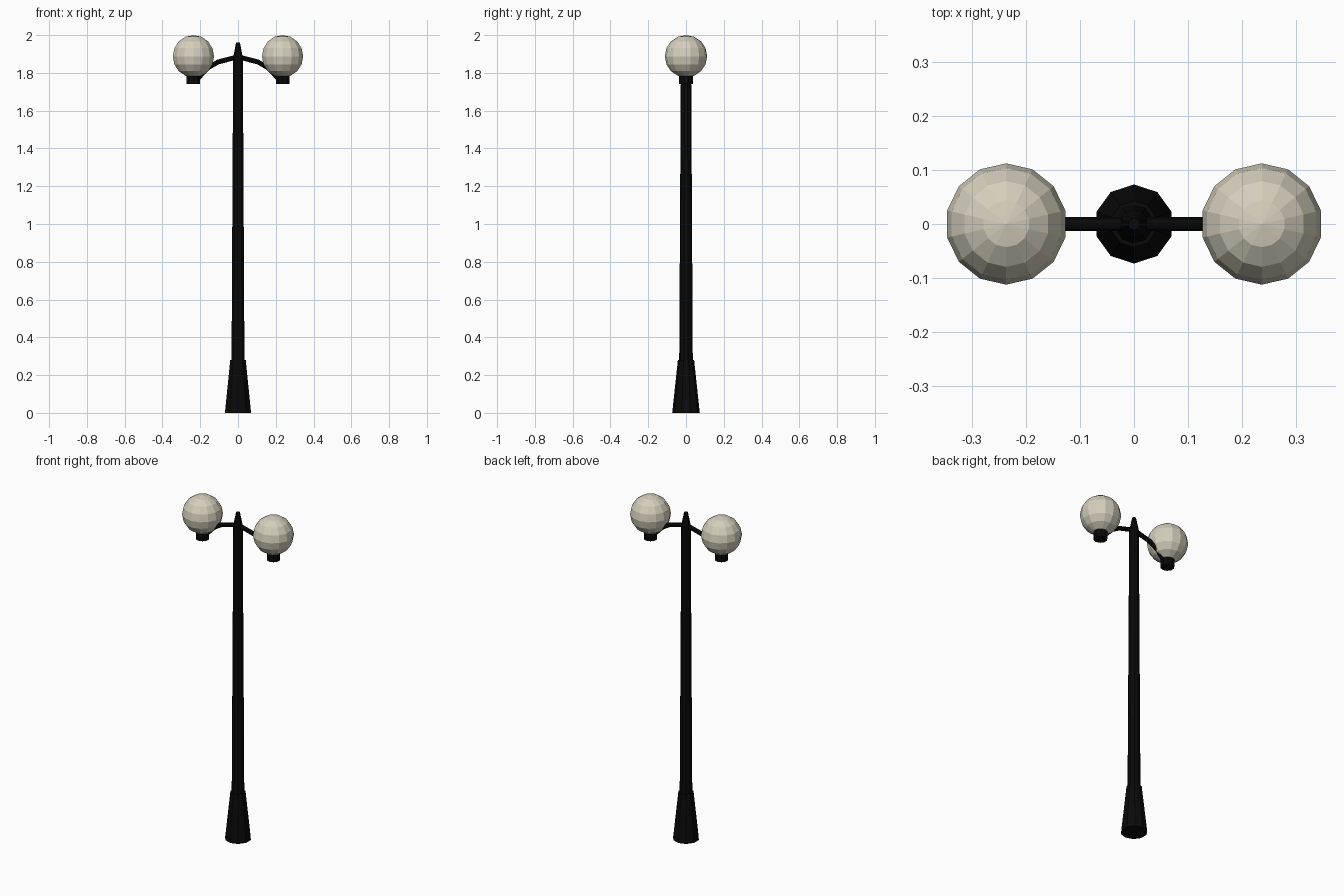
import bpy
import bmesh
from math import sin, cos, pi
from mathutils import Vector

cube = bpy.data.objects.get("Cube")
if cube:
    bpy.data.objects.remove(cube)


def material(name, rgb):
    m = bpy.data.materials.new(name)
    m.use_nodes = True
    m.diffuse_color = (*rgb, 1)
    m.node_tree.nodes["Principled BSDF"].inputs["Base Color"].default_value = (*rgb, 1)
    return m


black = material("black iron", (0.003, 0.003, 0.003))
cream = material("cream glass", (0.66, 0.62, 0.50))


def skin_rings(name, rings, mat):
    """Join a row of point rings into a closed flat-shaded tube."""
    bm = bmesh.new()
    loops = [[bm.verts.new(p) for p in ring] for ring in rings]
    n = len(loops[0])
    for a, b in zip(loops, loops[1:]):
        for i in range(n):
            j = (i + 1) % n
            bm.faces.new((a[i], a[j], b[j], b[i]))
    bm.faces.new(loops[0][::-1])
    bm.faces.new(loops[-1])
    bmesh.ops.recalc_face_normals(bm, faces=bm.faces)
    mesh = bpy.data.meshes.new(name)
    bm.to_mesh(mesh)
    bm.free()
    mesh.materials.append(mat)
    obj = bpy.data.objects.new(name, mesh)
    bpy.context.collection.objects.link(obj)
    return obj


def lathe(name, profile, sides, mat, x=0):
    """Turn (radius, height) points about a vertical axis, one corner facing +y."""
    rings = [[(x + r * sin(2 * pi * i / sides), r * cos(2 * pi * i / sides), z)
              for i in range(sides)] for r, z in profile]
    return skin_rings(name, rings, mat)


def arm(name, path, radius, sides, mat):
    """Sweep a round section along a path in the xz plane."""
    pts = [Vector((x, 0, z)) for x, z in path]
    rings = []
    for k, p in enumerate(pts):
        d = (pts[min(k + 1, len(pts) - 1)] - pts[max(k - 1, 0)]).normalized()
        up = Vector((-d.z, 0, d.x))
        rings.append([p + radius * (up * sin(2 * pi * i / sides)
                                    + Vector((0, cos(2 * pi * i / sides), 0)))
                      for i in range(sides)])
    return skin_rings(name, rings, mat)


def globe(name, x, z, radius, segments, rows, mat):
    bm = bmesh.new()
    bmesh.ops.create_uvsphere(bm, u_segments=segments, v_segments=rows, radius=radius)
    # turn so that a corner faces +y
    first = max(bm.verts, key=lambda v: v.co.x - abs(v.co.z))
    turn = Vector((first.co.x, first.co.y)).angle_signed(Vector((0, 1)))
    for v in bm.verts:
        px, py = v.co.x, v.co.y
        v.co.x = px * cos(turn) + py * sin(turn) + x
        v.co.y = py * cos(turn) - px * sin(turn)
        v.co.z += z
    mesh = bpy.data.meshes.new(name)
    bm.to_mesh(mesh)
    bm.free()
    mesh.materials.append(mat)
    obj = bpy.data.objects.new(name, mesh)
    bpy.context.collection.objects.link(obj)


# Post: flared foot, tapering shaft, pointed finial
lathe("foot", [(0.073, 0), (0.043, 0.28)], 10, black)
lathe("shaft", [(0.036, 0.27), (0.027, 1.88)], 10, black)
lathe("finial", [(0.027, 1.88), (0.011, 1.96)], 10, black)

# Lamps: one on each side
for side, s in (("left", 1), ("right", -1)):
    path = [(0, 1.885), (0.105, 1.858), (0.155, 1.83), (0.195, 1.79), (0.22, 1.76)]
    arm(side + "_arm", [(s * x, z) for x, z in path], 0.013, 8, black)
    lathe(side + "_cup", [(0.038, 1.74), (0.038, 1.787)], 10, black, s * 0.236)
    globe(side + "_globe", s * 0.236, 1.888, 0.112, 14, 8, cream)
